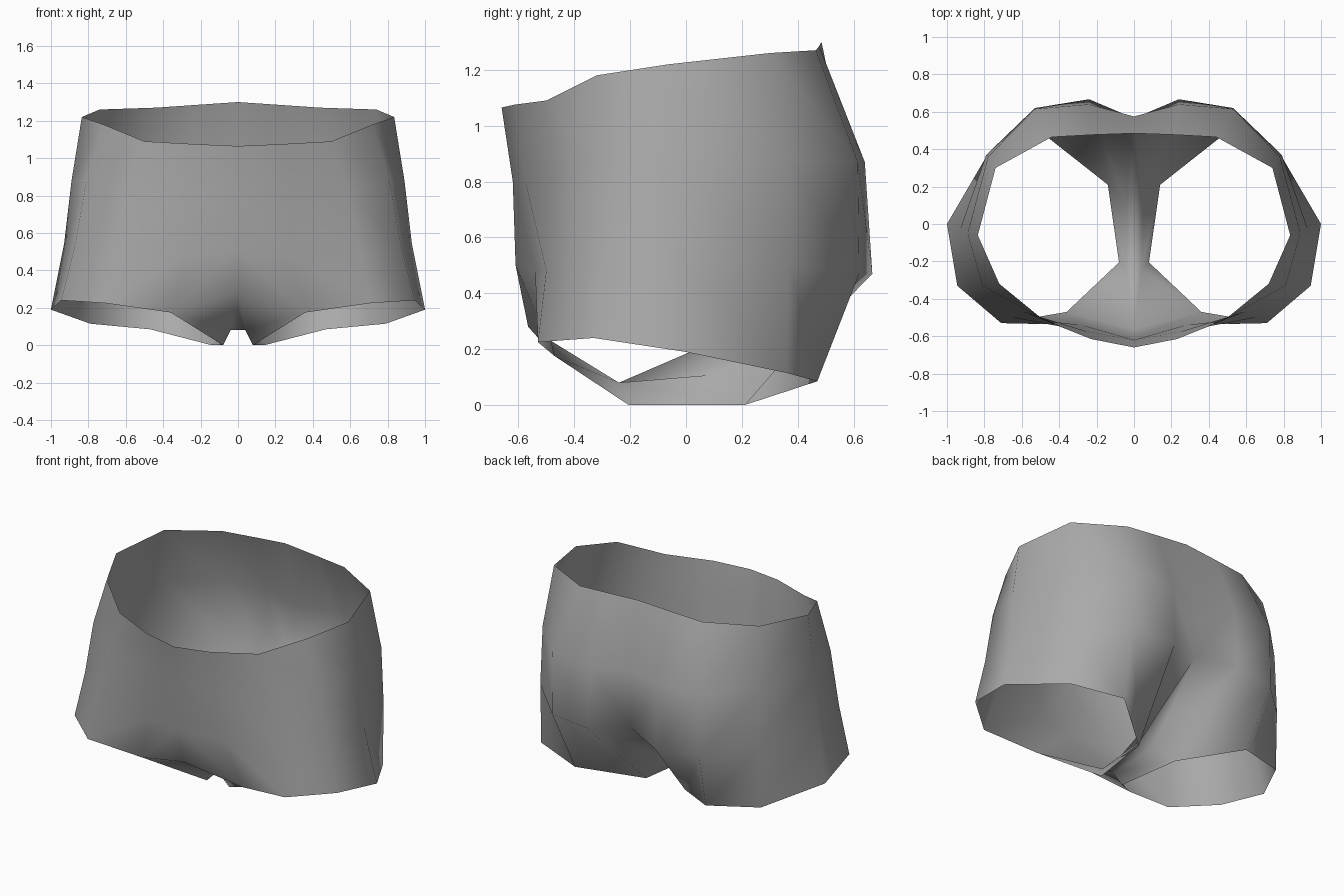
import bpy, bmesh

if "Cube" in bpy.data.objects:
    bpy.data.objects.remove(bpy.data.objects["Cube"])

# Columns of the right half, centre front to centre back, each from waist to hem
columns = [
    [(0, -.66, 1.065), (0, -.62, .80), (0, -.61, .50), (0, -.565, .28)],
    [(.23, -.615, 1.075), (.25, -.575, .80), (.28, -.54, .48), (.36, -.47, .175)],
    [(.50, -.50, 1.09), (.59, -.47, .82), (.65, -.50, .48), (.71, -.53, .225)],
    [(.72, -.32, 1.18), (.81, -.33, .88), (.87, -.33, .54), (.945, -.33, .24)],
    [(.835, -.06, 1.22), (.89, -.05, .88), (.93, -.03, .54), (1, 0, .19)],
    [(.74, .30, 1.26), (.78, .36, .88), (.79, .37, .50), (.79, .36, .115)],
    [(.44, .465, 1.27), (.53, .615, .87), (.53, .62, .47), (.47, .47, .085)],
    [(.22, .477, 1.285), (.24, .64, .87), (.24, .667, .47), (.14, .21, 0)],
    [(0, .485, 1.30), (0, .575, .87), (0, .565, .50), (0, .20, .27)],
]

bm = bmesh.new()
c = [[bm.verts.new(p) for p in col] for col in columns]

# Waist, hips and seat panels
for i in range(8):
    for r in range(3):
        if i == 7 and r == 2:
            continue  # the cleft is built with the gusset
        bm.faces.new((c[i][r], c[i][r + 1], c[i + 1][r + 1], c[i + 1][r]))

# Gusset between the leg openings
mid = bm.verts.new((0, -.24, .08))
fold_front = bm.verts.new((.04, -.24, .08))
fold_back = bm.verts.new((.05, .12, .11))
edge_front = bm.verts.new((.08, -.205, 0))
edge_back, cleft = c[7][3], c[8][3]
for f in [
    (c[0][3], fold_front, c[1][3]),
    (c[1][3], fold_front, edge_front),
    (c[0][3], mid, fold_front),
    (fold_front, fold_back, edge_back, edge_front),
    (mid, cleft, fold_back, fold_front),
    (fold_back, c[7][2], edge_back),
    (fold_back, cleft, c[8][2], c[7][2]),
]:
    bm.faces.new(f)

# Mirror the left half and weld the centre seam
bmesh.ops.mirror(bm, geom=bm.verts[:] + bm.edges[:] + bm.faces[:],
                 axis='X', merge_dist=0.0005)
bmesh.ops.remove_doubles(bm, verts=bm.verts[:], dist=0.0005)
bmesh.ops.recalc_face_normals(bm, faces=bm.faces[:])
for f in bm.faces:
    f.smooth = True

mesh = bpy.data.meshes.new("shorts")
bm.to_mesh(mesh)
bm.free()
shorts = bpy.data.objects.new("shorts", mesh)
bpy.context.collection.objects.link(shorts)

# Grey fabric
fabric = bpy.data.materials.new("grey_fabric")
fabric.diffuse_color = (0.4, 0.4, 0.4, 1)
fabric.use_nodes = True
fabric.node_tree.nodes["Principled BSDF"].inputs["Base Color"].default_value = fabric.diffuse_color
mesh.materials.append(fabric)
